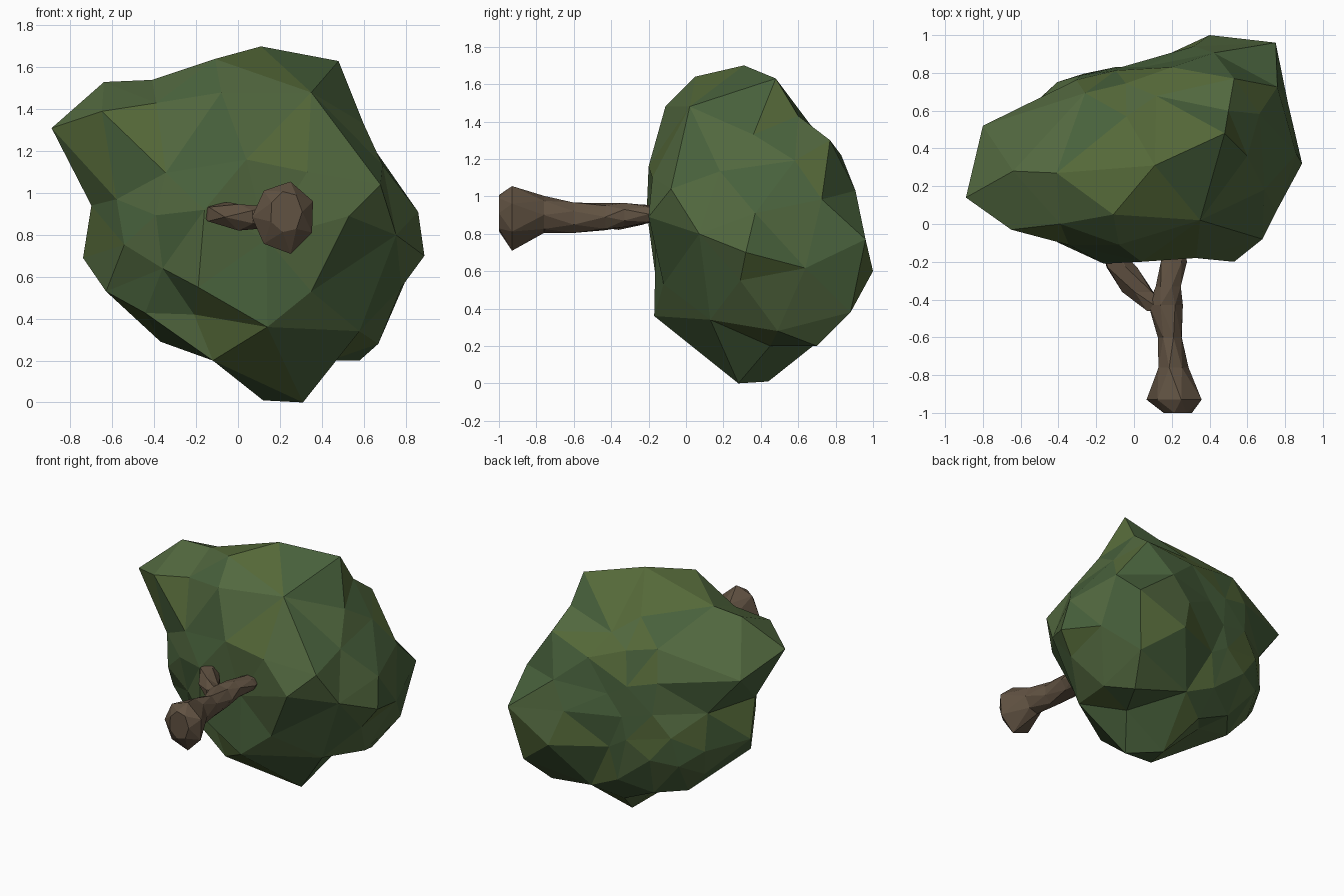
import bpy, bmesh, math, random
from mathutils import Vector

if "Cube" in bpy.data.objects:
    bpy.data.objects.remove(bpy.data.objects["Cube"])

random.seed(11)


def material(name, color):
    m = bpy.data.materials.new(name)
    m.diffuse_color = (*color, 1)
    m.use_nodes = True
    m.node_tree.nodes["Principled BSDF"].inputs["Base Color"].default_value = m.diffuse_color
    return m


def add_object(name, bm, mats):
    bmesh.ops.recalc_face_normals(bm, faces=bm.faces)
    me = bpy.data.meshes.new(name)
    bm.to_mesh(me)
    bm.free()
    for m in mats:
        me.materials.append(m)
    ob = bpy.data.objects.new(name, me)
    bpy.context.collection.objects.link(ob)
    return ob


def reach(poly, c, d):
    """Distance factor from c along d to the outline poly."""
    best = 1e6
    for (ax, ay), (bx, by) in zip(poly, poly[1:] + poly[:1]):
        ex, ey = bx - ax, by - ay
        det = d[0] * ey - d[1] * ex
        if abs(det) < 1e-9:
            continue
        px, py = ax - c[0], ay - c[1]
        t = (px * ey - py * ex) / det
        s = (px * d[1] - py * d[0]) / det
        if t > 0 and -1e-6 <= s <= 1 + 1e-6:
            best = min(best, t)
    return best


# Crown outlines seen from the front (x, z), top (x, y) and side (y, z)
FRONT = [(-.89, 1.31), (-.64, 1.53), (.11, 1.70), (.48, 1.63), (.60, 1.33), (.89, .70),
         (.67, .28), (.44, .20), (.31, 0), (.12, .01), (-.14, .20), (-.37, .29), (-.64, .53),
         (-.74, .69), (-.70, .94)]
TOP = [(-.89, .14), (-.80, .52), (-.51, .72), (-.17, .83), (.10, .83), (.40, 1),
       (.75, .96), (.89, .34), (.68, -.08), (.53, -.20), (-.16, -.21), (-.77, -.01)]
SIDE = [(.31, 1.70), (.03, 1.64), (-.12, 1.48), (-.22, .9), (-.17, .35), (0, .17),
        (.28, 0), (.45, .01), (.70, .20), (.88, .38), (1, .6), (.95, .92),
        (.83, 1.22), (.58, 1.46), (.48, 1.63)]
C = Vector((0, .36, .85))
P = 7


def outline_distances(d):
    return [reach(FRONT, (C.x, C.z), (d.x, d.z)), reach(TOP, (C.x, C.y), (d.x, d.y)),
            reach(SIDE, (C.y, C.z), (d.y, d.z))]


def hull_distance(d):
    return 1.03 * sum(t ** -P for t in outline_distances(d)) ** (-1 / P)


# Lumps and hollows that shape the crown, the rest is filled in between
LUMPS = [Vector(t) for t in (
    (-.89, .14, 1.31), (-.64, .28, 1.53), (-.65, -.03, 1.39), (-.41, .27, 1.54),
    (-.39, 0, 1.43), (-.11, .05, 1.64), (-.08, -.11, 1.48), (.11, .31, 1.70),
    (.48, .48, 1.63), (.35, .02, 1.48), (.60, .36, 1.33), (.04, -.2, 1.16),
    (.33, -.18, 1.10), (.68, -.08, 1.04), (.53, -.2, .89), (-.16, -.21, .92),
    (-.58, .02, .97), (.86, .37, .91), (.89, .32, .70), (.78, .29, .55),
    (.35, -.12, .53), (.14, -.17, .36), (-.19, -.16, .55), (.58, .13, .34),
    (.67, .49, .28), (.44, .45, .2), (.31, .28, 0), (.12, .44, .01),
    (.4, 1, .6), (.75, .96, .77), (.68, .88, .38), (.53, .77, 1.3),
    (.5, .6, 1.43), (.2, .83, 1.22), (-.04, .57, 1.48), (-.8, .52, 1.2),
    (-.74, .32, .69), (-.70, .21, .94), (-.63, .16, .53), (-.36, -.06, .64),
    (-.21, .02, .42), (-.12, .03, .2), (-.37, .5, .29), (-.13, .5, .25),
    (.58, .7, .2), (-.57, .6, .66), (-.58, .58, .93))]

# Crown: irregular triangulated ball pushed out to lumps and rounded outlines
dirs = [(t - C).normalized() for t in LUMPS]
radius = [(t - C).length for t in LUMPS]
ratio = [r / hull_distance(d) for r, d in zip(radius, dirs)]
lump_dirs = dirs[:]
N = 150
for i in range(N):
    z = 1 - 2 * (i + .5) / N
    a = i * 2.39996
    r = math.sqrt(1 - z * z)
    d = Vector((r * math.cos(a), r * math.sin(a), z))
    d = (d + Vector([random.uniform(-.08, .08) for _ in range(3)])).normalized()
    if all((d - e).length > .3 for e in dirs):
        w = [(d - e).length ** -3 for e in lump_dirs]
        k = sum(p * q for p, q in zip(w, ratio)) / sum(w)
        soft = hull_distance(d) * k * random.uniform(.96, 1.03)
        dirs.append(d)
        radius.append(min(soft, min(outline_distances(d))))
bm = bmesh.new()
for d in dirs:
    bm.verts.new(d)
bmesh.ops.convex_hull(bm, input=bm.verts)
for v in bm.verts:
    j = min(range(len(dirs)), key=lambda n: (dirs[n] - v.co).length)
    v.co = C + dirs[j] * radius[j]
for f in bm.faces:
    f.material_index = random.choice((0, 0, 1, 1, 2))
add_object("crown", bm, [material("leaf", (.085, .14, .05)), material("leaf_deep", (.065, .12, .045)),
                         material("leaf_olive", (.09, .14, .04))])

bark = material("bark", (.12, .085, .055))


def limb(name, stations, sides=7):
    """Loft irregular rings; station = x, y, z, half width, half height."""
    bm = bmesh.new()
    rings = []
    for k, (x, y, z, w, h) in enumerate(stations):
        ring = []
        for j in range(sides):
            a = math.tau * (j + .5 * (k % 2)) / sides
            g = random.uniform(.95, 1.1)
            ring.append(bm.verts.new((x + w * g * math.cos(a), y, z + h * g * math.sin(a))))
        rings.append(ring)
    for k, (p, q) in enumerate(zip(rings, rings[1:])):
        for j in range(sides):
            n = (j + 1) % sides
            if k % 2 == 0:
                bm.faces.new((p[j], p[n], q[j]))
                bm.faces.new((p[n], q[n], q[j]))
            else:
                bm.faces.new((p[j], p[n], q[n]))
                bm.faces.new((p[j], q[n], q[j]))
    bm.faces.new(rings[0])
    bm.faces.new(rings[-1])
    return add_object(name, bm, [bark])


# Trunk with flared foot, and the side branch of the fork
limb("trunk", [(.23, -1, .91, .075, .10), (.215, -.93, .885, .15, .165), (.205, -.76, .9, .08, .10),
               (.195, -.6, .885, .065, .085), (.16, -.43, .89, .09, .075),
               (.185, -.33, .9, .065, .065), (.21, -.2, .905, .07, .05), (.22, -.08, .91, .04, .03)])
limb("branch", [(.13, -.46, .885, .07, .05), (.03, -.36, .885, .085, .065),
                (-.07, -.23, .9, .085, .055), (-.14, -.1, .92, .04, .03)], 5)
